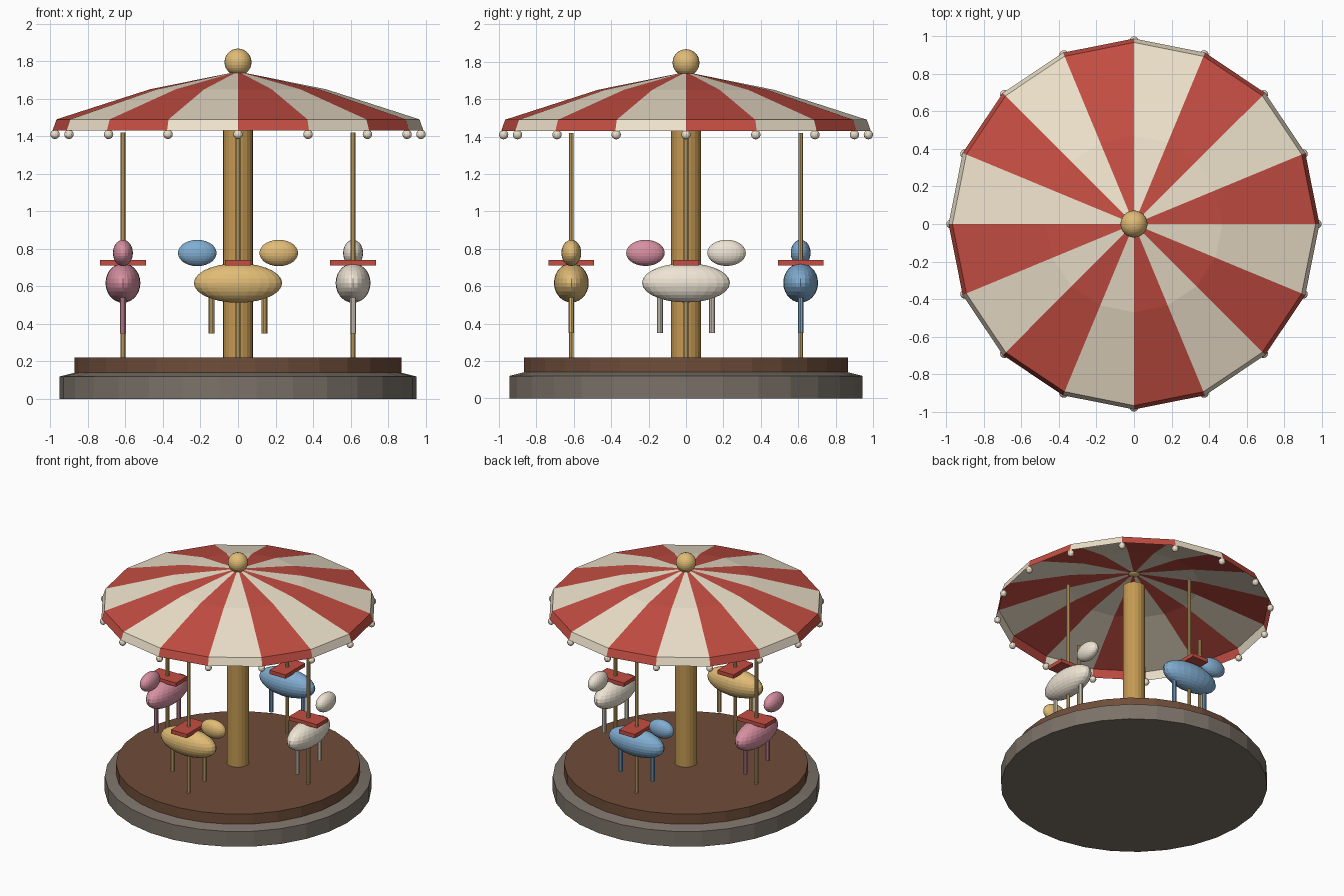
import bpy, bmesh
from math import sin, cos, pi
from mathutils import Matrix, Vector

if "Cube" in bpy.data.objects:
    bpy.data.objects.remove(bpy.data.objects["Cube"])


def material(name, rgb):
    m = bpy.data.materials.new(name)
    m.diffuse_color = (*rgb, 1)
    m.use_nodes = True
    m.node_tree.nodes["Principled BSDF"].inputs["Base Color"].default_value = m.diffuse_color
    return m


RED = material("red", (0.55, 0.075, 0.055))
CREAM = material("cream", (0.86, 0.76, 0.60))
GOLD = material("gold", (0.75, 0.50, 0.18))
BRASS = material("brass", (0.55, 0.32, 0.085))
STONE = material("stone", (0.20, 0.17, 0.14))
WOOD = material("wood", (0.16, 0.075, 0.042))
PINK = material("pink", (0.68, 0.28, 0.36))
BLUE = material("blue", (0.22, 0.42, 0.64))
WHITE = material("white", (0.86, 0.78, 0.66))


def finish(name, bm, mats, matrix=Matrix()):
    bmesh.ops.recalc_face_normals(bm, faces=bm.faces)
    me = bpy.data.meshes.new(name)
    bm.to_mesh(me)
    bm.free()
    for m in mats:
        me.materials.append(m)
    ob = bpy.data.objects.new(name, me)
    ob.matrix_world = matrix
    bpy.context.collection.objects.link(ob)
    return ob


def lathe(name, profile, n, mat, matrix=Matrix()):
    """Closed solid turned from (radius, z) points, capped at both ends."""
    bm = bmesh.new()
    rings = [[bm.verts.new((r * cos(2 * pi * i / n), r * sin(2 * pi * i / n), z))
              for i in range(n)] for r, z in profile]
    for a, b in zip(rings, rings[1:]):
        for i in range(n):
            j = (i + 1) % n
            bm.faces.new((a[i], a[j], b[j], b[i]))
    bm.faces.new(rings[0][::-1])
    bm.faces.new(rings[-1])
    return finish(name, bm, [mat], matrix)


def ball(name, centre, size, mat, matrix=Matrix(), u=24, v=14):
    bm = bmesh.new()
    bmesh.ops.create_uvsphere(bm, u_segments=u, v_segments=v, radius=1)
    bmesh.ops.scale(bm, vec=size, verts=bm.verts)
    bmesh.ops.translate(bm, vec=centre, verts=bm.verts)
    return finish(name, bm, [mat], matrix)


def box(name, centre, size, mat, matrix=Matrix()):
    bm = bmesh.new()
    bmesh.ops.create_cube(bm, size=1)
    bmesh.ops.scale(bm, vec=size, verts=bm.verts)
    bmesh.ops.translate(bm, vec=centre, verts=bm.verts)
    return finish(name, bm, [mat], matrix)


# Platform and centre column
lathe("base", [(0.95, 0), (0.95, 0.12), (0.87, 0.14)], 30, STONE)
lathe("deck", [(0.87, 0.14), (0.87, 0.22)], 30, WOOD)
lathe("centre_column", [(0.08, 0.22), (0.08, 1.63)], 20, BRASS)

# Striped canopy: 16 wedges with a flared valance, open underneath
N = 16
bm = bmesh.new()
apex = bm.verts.new((0, 0, 1.745))
rings = [[bm.verts.new((r * cos(2 * pi * i / N), r * sin(2 * pi * i / N), z))
          for i in range(N)] for r, z in ((0.47, 1.65), (0.967, 1.49), (0.988, 1.43))]
for i in range(N):
    j = (i + 1) % N
    faces = [bm.faces.new((apex, rings[0][i], rings[0][j]))]
    for a, b in zip(rings, rings[1:]):
        faces.append(bm.faces.new((a[i], b[i], b[j], a[j])))
    for f in faces:
        f.material_index = i % 2
finish("canopy", bm, [RED, CREAM])

# Finial and rim bulbs
ball("finial", (0, 0, 1.795), (0.072,) * 3, GOLD)
for i in range(N):
    a = 2 * pi * i / N
    ball(f"bulb_{i + 1}", (0.975 * cos(a), 0.975 * sin(a), 1.41), (0.025,) * 3,
         CREAM, u=12, v=8)

# Four horses, each built facing +x and turned around the column
for k, (label, coat) in enumerate((("gold", GOLD), ("white", WHITE),
                                   ("blue", BLUE), ("pink", PINK))):
    place = Matrix.Rotation(k * pi / 2, 4, 'Z') @ Matrix.Translation((0, -0.613, 0))
    ball(f"{label}_horse_body", (0, 0, 0.618), (0.235, 0.093, 0.105), coat, place)
    ball(f"{label}_horse_head", (0.217, 0, 0.778), (0.103, 0.053, 0.07), coat, place)
    for side, x in (("front", 0.14), ("back", -0.14)):
        lathe(f"{label}_horse_{side}_leg", [(0.016, 0.35), (0.016, 0.59)], 10, coat,
              place @ Matrix.Translation((x, 0, 0)))
    box(f"{label}_horse_saddle", (0, 0, 0.726), (0.14, 0.244, 0.03), RED, place)
    lathe(f"{label}_horse_pole", [(0.0135, 0.22), (0.0135, 1.42)], 10, GOLD, place)
